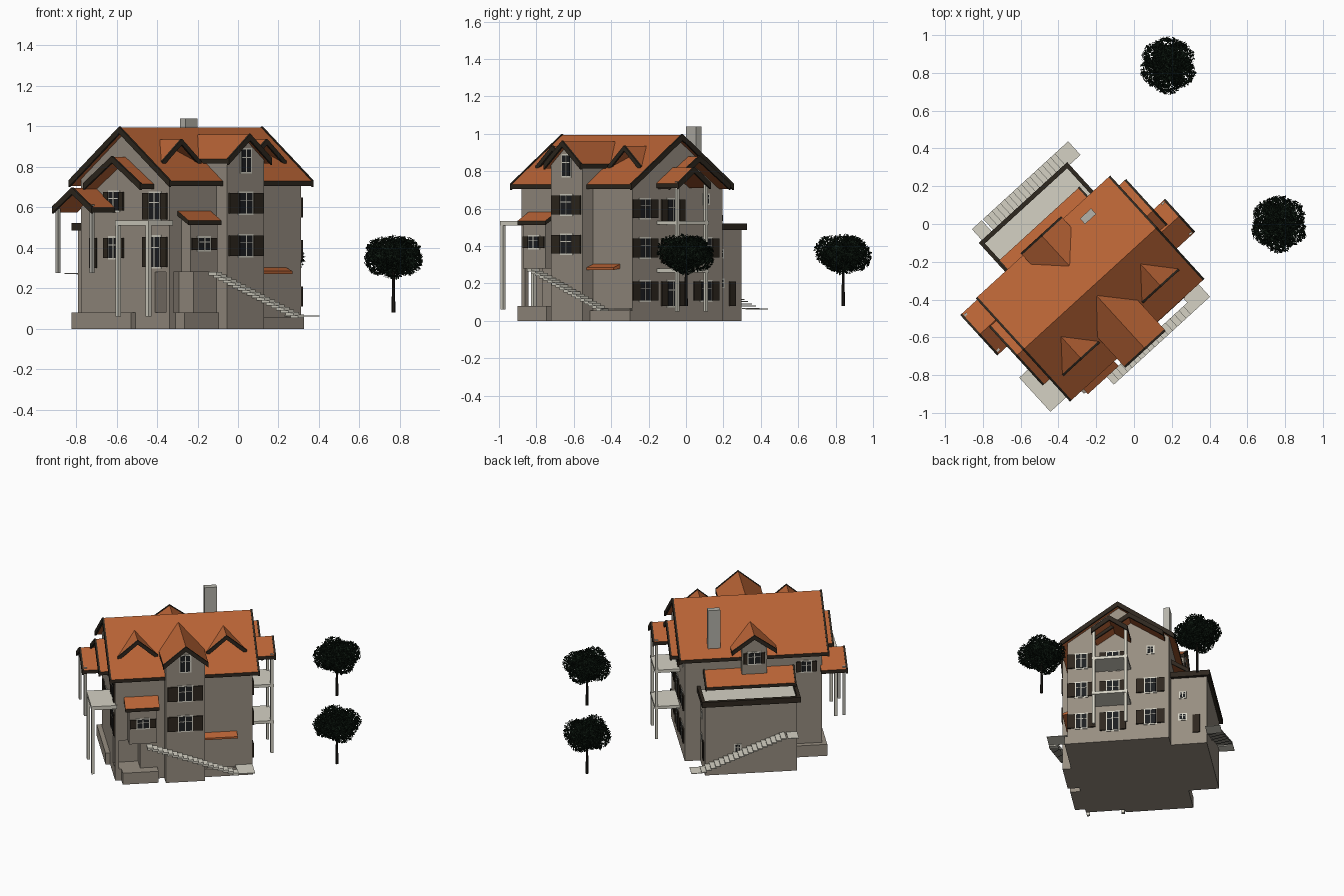
import bpy, bmesh, math, random
from mathutils import Matrix, Vector

if "Cube" in bpy.data.objects:
    bpy.data.objects.remove(bpy.data.objects["Cube"])

random.seed(4)
# House frame: u runs along the ridge, v across it
FRAME = Matrix.Translation((-0.2325, -0.342, 0)) @ Matrix.Rotation(math.radians(42.4), 4, 'Z')

def material(name, rgb):
    m = bpy.data.materials.new(name)
    m.diffuse_color = (*rgb, 1)
    m.use_nodes = True
    m.node_tree.nodes["Principled BSDF"].inputs["Base Color"].default_value = m.diffuse_color
    return m

WALL = material("wall_plaster", (0.31, 0.27, 0.22))
TILE = material("roof_tile", (0.48, 0.125, 0.036))
BROWN = material("dark_wood", (0.027, 0.02, 0.013))
STONE = material("pale_stone", (0.66, 0.64, 0.55))
GREY = material("chimney_grey", (0.46, 0.45, 0.40))
GLASS = material("glass", (0.012, 0.013, 0.015))
LEAF = material("leaf", (0.005, 0.011, 0.006))
BARK = material("bark", (0.013, 0.011, 0.008))

def finish(name, bm, mats, frame=FRAME):
    bmesh.ops.recalc_face_normals(bm, faces=bm.faces)
    me = bpy.data.meshes.new(name)
    bm.to_mesh(me)
    bm.free()
    for m in mats:
        me.materials.append(m)
    ob = bpy.data.objects.new(name, me)
    ob.matrix_world = frame
    bpy.context.collection.objects.link(ob)
    return ob

def boxes(name, items):
    """items: (low corner, high corner, material) boxes joined in one object"""
    bm, mats = bmesh.new(), []
    for lo, hi, mat in items:
        if mat not in mats:
            mats.append(mat)
        lo, hi = Vector(lo), Vector(hi)
        mx = Matrix.Translation((lo + hi) / 2) @ Matrix.Diagonal((*(hi - lo), 1))
        for v in bmesh.ops.create_cube(bm, size=1, matrix=mx)["verts"]:
            for f in v.link_faces:
                f.material_index = mats.index(mat)
    return finish(name, bm, mats)

def box(name, u0, u1, v0, v1, z0, z1, mat=WALL):
    return boxes(name, [((u0, v0, z0), (u1, v1, z1), mat)])

def prism(name, pts, axis, s0, s1, mat=WALL, tiled=False):
    """Extrude a profile along u, v or z; tiled prisms get tiles on sloping faces"""
    place = {'u': lambda p, s: (s, *p), 'v': lambda p, s: (p[0], s, p[1]),
             'z': lambda p, s: (*p, s)}[axis]
    bm = bmesh.new()
    a, b = ([bm.verts.new(place(p, s)) for p in pts] for s in (s0, s1))
    bm.faces.new(a)
    bm.faces.new(b[::-1])
    for i in range(len(pts)):
        j = (i + 1) % len(pts)
        bm.faces.new((a[i], b[i], b[j], a[j]))
    bmesh.ops.recalc_face_normals(bm, faces=bm.faces)
    if tiled:
        for f in bm.faces:
            f.material_index = 0 if abs(f.normal.z) > 0.2 else 1
    return finish(name, bm, [TILE, BROWN] if tiled else [mat])

def gable(name, axis, c, half, ridge, eave, s0, s1, t=0.024, ends=(1, 1)):
    """Two-slope roof with dark verge boards at the chosen ends"""
    def profile(lift, drop):
        return [(c - half, eave + lift), (c, ridge + lift), (c + half, eave + lift),
                (c + half, eave - drop), (c, ridge - drop), (c - half, eave - drop)]
    prism(name, profile(0, t), axis, s0, s1, tiled=True)
    for on, e0, e1 in ((ends[0], s0 - 0.002, s0 + 0.010), (ends[1], s1 - 0.010, s1 + 0.002)):
        if on:
            prism(name + "_verge_board", profile(0.004, t + 0.006), axis, e0, e1, BROWN)

def window(name, side, face, p, z, w, h, shutter=0.0):
    """Framed window on a wall; side is the outward axis, face its offset"""
    sign = 1 if side[0] == '+' else -1
    items = []
    def plate(a, b, z0, z1, depth, mat):
        n0, n1 = sorted((face - sign * 0.002, face + sign * depth))
        if side[1] == 'u':
            items.append(((n0, a, z0), (n1, b, z1), mat))
        else:
            items.append(((a, n0, z0), (b, n1, z1), mat))
    z0, z1, l, r = z - h / 2, z + h / 2, p - w / 2, p + w / 2
    plate(l - .008, r + .008, z0 - .008, z1 + .008, .004, STONE)
    plate(l, r, z0, z1, .006, GLASS)
    plate(p - .003, p + .003, z0, z1, .008, STONE)
    plate(l, r, z + h * .15 - .002, z + h * .15 + .002, .008, STONE)
    if shutter:
        plate(l - .006 - shutter, l - .006, z0, z1, .009, BROWN)
        plate(r + .006, r + .006 + shutter, z0, z1, .009, BROWN)
    boxes(name, items)

# Main walls, with the lower storey cut back at the entrance corner
prism("upper_walls", [(-.325, .28), (.325, .28), (.325, .74), (0, .977), (-.325, .74)], 'u', -.44, .44)
prism("lower_walls", [(-.28, -.325), (.44, -.325), (.44, .325), (-.44, .325), (-.44, -.22), (-.28, -.22)], 'z', 0, .28)
box("entrance_floor", -.44, -.27, -.325, -.21, 0, .08)
box("entrance_corner_post", -.44, -.415, -.325, -.30, .08, .28)
box("bay_plinth", -.40, -.17, -.39, -.32, 0, .08)
box("terrace_plinth", -.47, -.25, -.075, .36, 0, .08)
box("front_plinth", .12, .44, -.345, -.32, 0, .055)

# Main roof
gable("main_roof", 'u', 0, .37, .995, .73, -.48, .48)
# Lower gable roofs at both ends
gable("left_end_roof", 'u', 0, .21, .85, .715, -.53, -.43, ends=(1, 0))
gable("right_end_roof", 'u', .08, .22, .88, .73, .43, .53, ends=(0, 1))
gable("left_porch_roof", 'u', .215, .145, .695, .60, -.60, -.43, ends=(1, 0))
gable("right_balcony_roof", 'u', -.035, .118, .82, .735, .43, .612, ends=(0, 1))

# Front cross gable wing
prism("front_wing", [(-.125, 0), (.125, 0), (.125, .835), (0, .935), (-.125, .835)], 'v', -.40, -.08)
gable("front_wing_roof", 'v', 0, .145, .96, .84, -.434, -.054, ends=(1, 0))
# Small roof gablets either side of the wing
for u in (-.285, .285):
    gable("small_gablet", 'v', u, .13, .935, .825, -.245, -.085, .02, ends=(1, 0))

# Rear dormer and lean-to roof over the terrace
prism("rear_dormer", [(-.08, .61), (.08, .61), (.08, .79), (0, .85), (-.08, .79)], 'v', .17, .374)
gable("rear_dormer_roof", 'v', 0, .145, .88, .775, .165, .385, .02, ends=(0, 1))
prism("rear_lean_to_roof", [(.30, .65), (.435, .56), (.435, .538), (.30, .628)], 'u', -.26, .32, tiled=True)
for u in (-.262, .312):
    prism("rear_lean_to_verge", [(.30, .655), (.438, .563), (.438, .533), (.30, .625)], 'u', u, u + .01, BROWN)

# Chimney
box("chimney", .21, .29, .27, .31, .7, 1.04, GREY)

# Bay on the front side
box("bay", -.36, -.18, -.39, -.32, .28, .54)
prism("bay_roof", [(-.32, .585), (-.405, .535), (-.405, .512), (-.32, .56)], 'u', -.385, -.165, tiled=True)
prism("low_awning", [(-.32, .305), (-.372, .285), (-.372, .272), (-.32, .28)], 'u', .12, .34, TILE)

# Rear annex with terrace and parapet
box("annex", -.25, .34, .32, .555, 0, .49)
box("annex_terrace", -.25, .34, .32, .555, .489, .496, STONE)
boxes("annex_parapet", [((-.272, .552, .485), (.362, .576, .522), BROWN),
                        ((-.272, .325, .485), (-.25, .576, .522), BROWN),
                        ((.34, .325, .485), (.362, .576, .522), BROWN)])

# Balcony on the left end
box("left_balcony", -.595, -.43, -.34, -.095, .51, .535, STONE)
for v in (-.328, -.106):
    box("left_balcony_post", -.593, -.574, v - .01, v + .01, .06, .512, STONE)
for v in (.34, .09):
    box("left_porch_post", -.587, -.57, v - .009, v + .009, .275, .615, GREY)

# Balconies on the right end
for z in (.26, .515):
    box("right_balcony", .43, .60, -.15, .08, z, z + .02, STONE)
for v in (-.138, .068):
    box("right_balcony_post", .58, .597, v - .009, v + .009, .05, .745, STONE)

# Outside stairs
def stairs(name, u_top, u_low, v0, v1, z_top, z_low, thick, n=18):
    du, dz = (u_low - u_top) / n, (z_top - z_low) / (n - 1)
    items = []
    for i in range(n):
        a, b = sorted((u_top + i * du, u_top + (i + 1.15) * du))
        z = z_top - i * dz
        items.append(((a, v0, z - thick), (b, v1, z), STONE))
    boxes(name, items)

stairs("front_stairs", -.25, .33, -.46, -.402, .28, .07, .016)
box("front_stair_landing", .33, .44, -.46, -.325, .062, .065, STONE)
stairs("rear_stairs", -.17, .37, .557, .654, .275, .07, .006)
box("rear_stair_landing", .37, .44, .557, .654, .062, .065, STONE)
box("rear_top_landing", -.25, -.18, .557, .654, .27, .275, STONE)

# Windows and doors: front wing and bay
window("attic_window", '-v', -.40, 0, .83, .06, .11)
for z in (.62, .41):
    window("wing_window", '-v', -.40, 0, z, .085, .10, .065)
window("bay_window", '-v', -.39, -.27, .42, .075, .06, .04)
# Left end
window("left_window", '-u', -.44, .08, .63, .07, .09, .03)
window("left_window", '-u', -.44, .08, .40, .07, .10, .03)
window("left_balcony_door", '-u', -.44, -.22, .605, .075, .13, .045)
window("left_balcony_door", '-u', -.44, -.22, .38, .075, .15, .045)
box("left_door", -.448, -.43, .205, .255, .30, .45, BROWN)
# Right end: three storeys
for z in (.16, .39, .60):
    window("right_window", '+u', .44, -.237, z, .07, .10, .05)
    window("right_balcony_door", '+u', .44, -.035, z - .015, .075, .13, .04)
    if z < .5:
        window("right_window", '+u', .44, .206, z, .07, .10, .05)
window("right_small_window", '+u', .44, .206, .65, .035, .045)
# Annex and rear dormer
box("annex_side_door", .335, .347, .465, .51, .08, .21, BROWN)
window("annex_side_window", '+u', .34, .40, .36, .03, .035)
window("annex_side_window", '+u', .34, .40, .20, .04, .035)
window("annex_rear_window", '+v', .555, .13, .18, .03, .045)
window("rear_dormer_window", '+v', .374, 0, .72, .075, .075, .025)
window("rear_window", '+v', .325, -.34, .62, .06, .07, .03)

# Trees: tapered trunk and a crown of leaf flakes in lobes
def tree(x, y):
    bm = bmesh.new()
    bmesh.ops.create_cone(bm, cap_ends=True, segments=7, radius1=.010, radius2=.006, depth=.24,
                          matrix=Matrix.Translation((0, 0, .20)))
    at = Matrix.Translation((x, y, 0))
    finish("tree_trunk", bm, [BARK], at)
    bm = bmesh.new()
    lobes = [((0, 0, .375), .09), ((0, 0, .325), .08)]
    lobes += [((.072 * math.cos(a), .072 * math.sin(a), .36 + .015 * math.sin(3 * a)), .083)
              for a in (.7, 1.6, 2.5, 3.6, 4.7, 5.8)]
    for c, r in lobes:
        for _ in range(800):
            n = Vector([random.gauss(0, 1) for _ in range(3)]).normalized()
            p = Vector(c) + n * r * random.uniform(.75, 1.0)
            t = Vector([random.gauss(0, 1) for _ in range(3)]).normalized()
            s = t.cross(n).normalized()
            bm.faces.new([bm.verts.new(p + o) for o in (t * .009, s * .006, t * -.009, s * -.006)])
    finish("tree_crown", bm, [LEAF], at)

tree(.18, .84)
tree(.768, 0)
